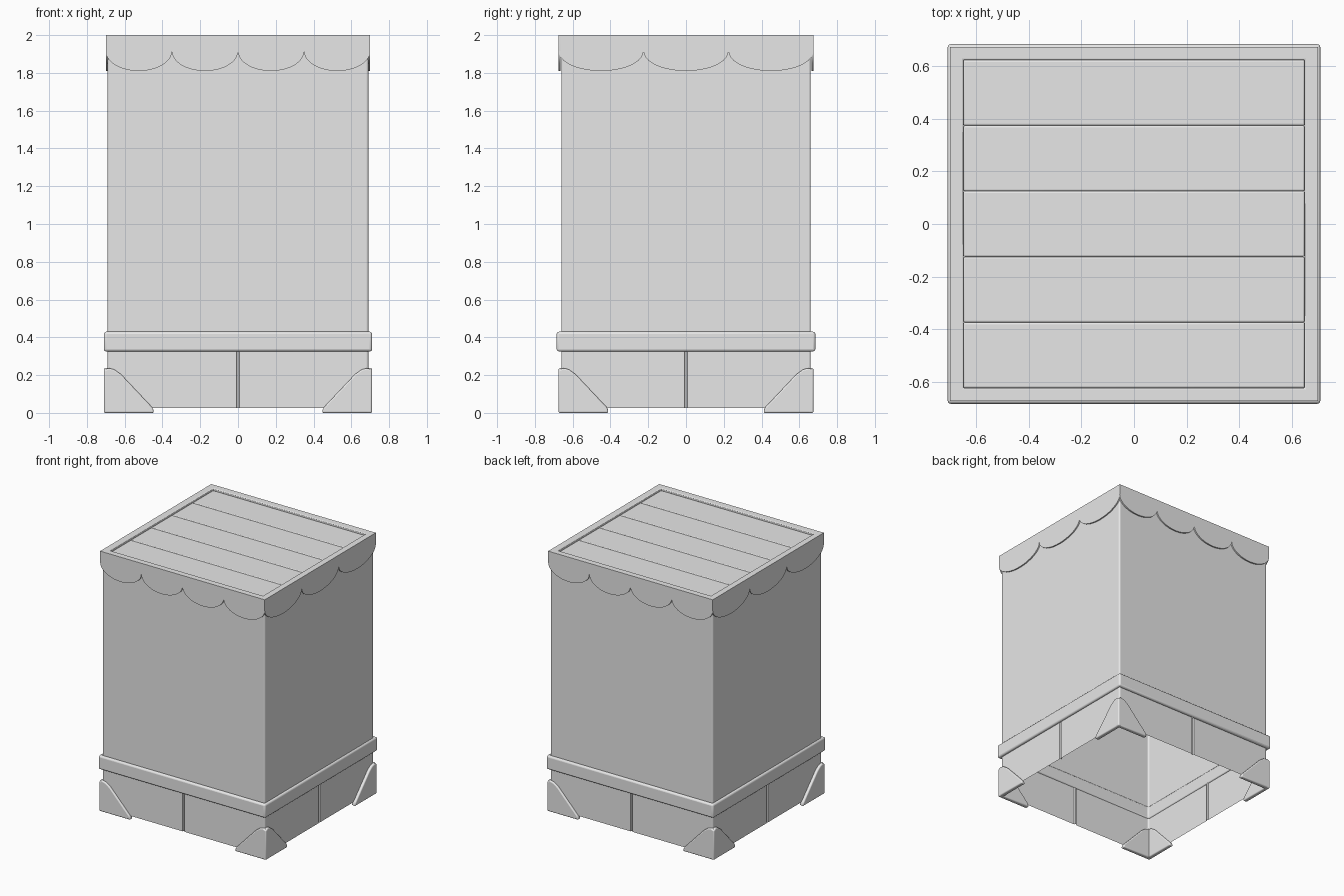
import bpy, bmesh, math

if "Cube" in bpy.data.objects:
    bpy.data.objects.remove(bpy.data.objects["Cube"])

grey = bpy.data.materials.new("plain grey")
grey.use_nodes = True
grey.diffuse_color = (0.8, 0.8, 0.8, 1)
grey.node_tree.nodes["Principled BSDF"].inputs["Base Color"].default_value = (0.8, 0.8, 0.8, 1)

BODY = (0.69, 0.66)      # half sizes in x and y
CANOPY = (0.70, 0.675)
BAND = (0.71, 0.685)
FOOT = (0.71, 0.675)


def side_point(side, half, u, inset, z):
    """Point on one of four sides, u along it, inset towards the middle."""
    a = side * math.pi / 2
    out = half[1 - side % 2] - inset
    return (u * math.cos(a) + out * math.sin(a),
            u * math.sin(a) - out * math.cos(a), z)


def side_length(side, half):
    return half[side % 2]


def finish(name, bm, bevel=0, limit=30, segments=3):
    bmesh.ops.recalc_face_normals(bm, faces=bm.faces)
    mesh = bpy.data.meshes.new(name)
    bm.to_mesh(mesh)
    bm.free()
    mesh.materials.append(grey)
    obj = bpy.data.objects.new(name, mesh)
    bpy.context.collection.objects.link(obj)
    if bevel:
        mod = obj.modifiers.new("soft edges", 'BEVEL')
        mod.width, mod.segments = bevel, segments
        mod.limit_method, mod.angle_limit = 'ANGLE', math.radians(limit)
    bpy.ops.object.select_all(action='DESELECT')
    obj.select_set(True)
    bpy.context.view_layer.objects.active = obj
    bpy.ops.object.shade_smooth_by_angle(angle=math.radians(40))
    return obj


def shell(name, half, z0, z1, groove=False):
    """Thin open wall around all four sides, with an optional middle groove."""
    loop = []
    for side in range(4):
        loop.append((side, -side_length(side, half), 0))
        if groove:
            loop += [(side, -0.008, 0), (side, -0.004, 0.01),
                     (side, 0.004, 0.01), (side, 0.008, 0)]
    bm = bmesh.new()
    low, high = [[bm.verts.new(side_point(s, half, u, d, z)) for s, u, d in loop]
                 for z in (z0, z1)]
    for i in range(len(loop)):
        j = (i + 1) % len(loop)
        bm.faces.new((low[i], low[j], high[j], high[i]))
    return finish(name, bm, 0.01, 85)


def ring(name, outer, inner, z0, z1, bevel):
    """Solid rectangular frame."""
    bm = bmesh.new()
    section = [(outer, z0), (outer, z1), (inner, z1), (inner, z0)]
    loops = [[bm.verts.new((sx * h[0], sy * h[1], z))
              for sx, sy in ((-1, -1), (1, -1), (1, 1), (-1, 1))] for h, z in section]
    for k in range(4):
        a, b = loops[k], loops[(k + 1) % 4]
        for i in range(4):
            j = (i + 1) % 4
            bm.faces.new((a[i], a[j], b[j], b[i]))
    return finish(name, bm, bevel)


def plate(name, side, half, outline, thickness, bevel=0):
    """Flat outline (u, z) on one side, thickened inwards."""
    bm = bmesh.new()
    front, back = [[bm.verts.new(side_point(side, half, u, d, z)) for u, z in outline]
                   for d in (0, thickness)]
    bm.faces.new(front)
    bm.faces.new(back[::-1])
    for i in range(len(outline)):
        j = (i + 1) % len(outline)
        bm.faces.new((front[j], front[i], back[i], back[j]))
    return finish(name, bm, bevel)


# Walls, grooved skirt and rounded band
shell("body_walls", BODY, 0.33, 1.97)
shell("skirt_boards", BODY, 0.025, 0.33, groove=True)
ring("middle_band", BAND, (0.685, 0.655), 0.325, 0.43, 0.018)

# Top frame and recessed planks
ring("top_frame", (0.695, 0.67), (0.65, 0.625), 1.94, 2.0, 0.006)
for i in range(5):
    bm = bmesh.new()
    bmesh.ops.create_cube(bm, size=1)
    for v in bm.verts:
        v.co.x *= 1.3
        v.co.y = v.co.y * 0.25 + (i - 2) * 0.25
        v.co.z = v.co.z * 0.03 + 1.97
    finish(f"top_plank_{i + 1}", bm, 0.007)

# Scalloped valance: four scallops front and back, three on the sides
for side, label in enumerate(("front", "left", "back", "right")):
    h = side_length(side, CANOPY)
    count = 3 if side % 2 else 4
    w = h / count
    outline = [(h, 2.0), (-h, 2.0)]
    for s in range(count):
        middle = -h + w * (2 * s + 1)
        for k in range(0 if s == 0 else 1, 21):
            t = math.pi * k / 20
            outline.append((middle - w * math.cos(t), 1.915 - 0.105 * math.sin(t)))
    plate(f"valance_{label}", side, CANOPY, outline, 0.011)

# Corner feet: a triangular plate at both ends of every side
for side, label in enumerate(("front", "left", "back", "right")):
    h = side_length(side, FOOT)
    for end in (-1, 1):
        shape = [(0, 0), (0.265, 0), (0.26, 0.025), (0.09, 0.205),
                 (0.055, 0.23), (0.025, 0.238), (0, 0.225)]
        outline = [(end * (h - u), z) for u, z in shape]
        name = f"{label}_foot_{'start' if end < 0 else 'end'}"
        plate(name, side, FOOT, outline, 0.032, 0.008)
